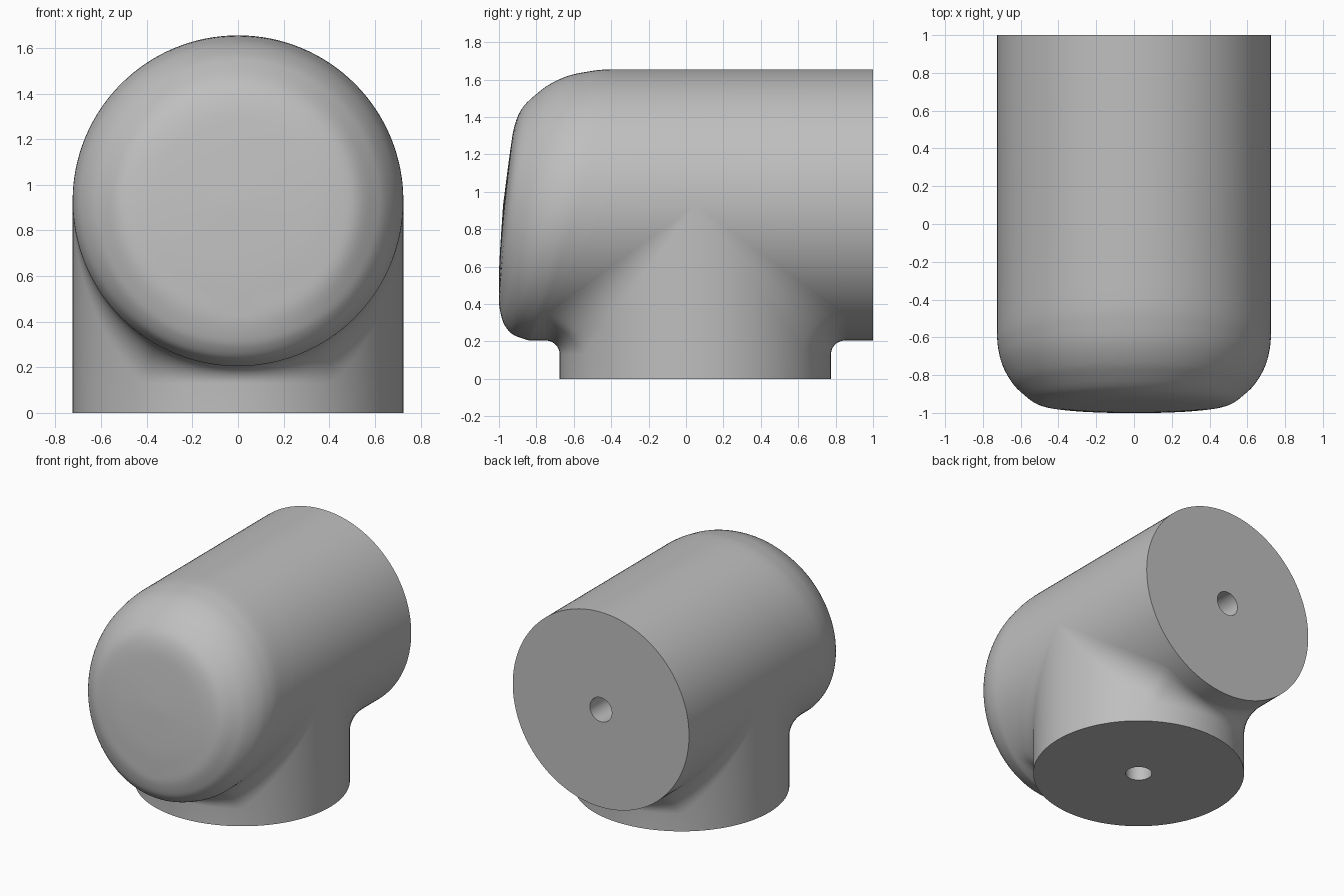
import bpy, bmesh
from math import sin, cos, pi, sqrt
from mathutils import Vector

cube = bpy.data.objects.get("Cube")
if cube:
    bpy.data.objects.remove(cube, do_unlink=True)

SEG = 128          # sides of every ring
R = 0.725          # radius of both pipes
ZC = 0.93          # height of the horizontal axis
YN = 0.05          # y of the vertical axis
BORE = 0.09        # radius of the end holes

grey = bpy.data.materials.new("plain grey")
grey.use_nodes = True
grey.diffuse_color = (0.52, 0.52, 0.52, 1)
grey.node_tree.nodes["Principled BSDF"].inputs["Base Color"].default_value = (0.52, 0.52, 0.52, 1)


def loft(name, rings):
    """Skin closed rings of equal length, then weld and shade."""
    bm = bmesh.new()
    loops = [[bm.verts.new(p) for p in ring] for ring in rings]
    for a, b in zip(loops, loops[1:]):
        for i in range(SEG):
            j = (i + 1) % SEG
            bm.faces.new((a[i], a[j], b[j], b[i]))
    bmesh.ops.remove_doubles(bm, verts=bm.verts, dist=1e-5)
    bmesh.ops.recalc_face_normals(bm, faces=bm.faces)
    mesh = bpy.data.meshes.new(name)
    bm.to_mesh(mesh)
    bm.free()
    mesh.materials.append(grey)
    obj = bpy.data.objects.new(name, mesh)
    bpy.context.collection.objects.link(obj)
    bpy.ops.object.select_all(action='DESELECT')
    obj.select_set(True)
    bpy.context.view_layer.objects.active = obj
    bpy.ops.object.shade_smooth_by_angle(angle=0.6)
    return obj


ANGLES = [2 * pi * i / SEG for i in range(SEG)]


def tilted_ring(r, bot, mid, top):
    """Ring about the horizontal axis; y runs from bot through mid to top."""
    ring = []
    for t in ANGLES:
        c = cos(t)
        y = mid + (top - bot) / 2 * c + ((top + bot) / 2 - mid) * c * c
        ring.append((r * sin(t), max(y, -1.0), ZC + r * c))
    return ring


# Horizontal pipe: blind hole, flat back end, wall up to the slanted seam
loft("main_pipe", [tilted_ring(r, *y) for r, y in (
    (0, (0.4,) * 3), (BORE, (0.4,) * 3), (BORE, (1,) * 3), (R, (1,) * 3),
    (R, (0.86,) * 3), (R, (-0.82, -0.44, -0.06)))])

# Rounded, tilted front cap: radius, then y at bottom, side and top
cap = [Vector(v) for v in (
    (R, -0.82, -0.44, -0.06), (R, -0.835, -0.60, -0.40),
    (0.712, -0.88, -0.69, -0.53), (0.69, -0.93, -0.755, -0.63),
    (0.65, -0.965, -0.825, -0.72), (0.605, -0.985, -0.875, -0.785),
    (0.525, -1.0, -0.94, -0.87), (0.43, -1.0, -0.962, -0.915),
    (0.29, -0.997, -0.972, -0.94), (0, -0.978, -0.978, -0.978))]


def smooth_rows(rows, steps=4):
    """Smooth curve through the profile rows."""
    out = []
    for i in range(len(rows) - 1):
        p0, p1 = rows[max(i - 1, 0)], rows[i]
        p2, p3 = rows[i + 1], rows[min(i + 2, len(rows) - 1)]
        for k in range(steps):
            t = k / steps
            out.append(p1 + (p2 - p0) * (t / 2)
                       + (2 * p0 - 5 * p1 + 4 * p2 - p3) * (t * t / 2)
                       + (3 * p1 - p0 - 3 * p2 + p3) * (t ** 3 / 2))
    return out + [rows[-1]]


loft("front_cap", [tilted_ring(min(v[0], R), v[1], v[2], v[3]) for v in smooth_rows(cap)])


# Neck: blind hole, flat foot, wall, and a fillet that widens towards the sides
def flat_ring(r, z):
    return [(r * sin(t), YN + r * cos(t), z) for t in ANGLES]


def fillet_ring(f):
    """Ring at fraction f across the fillet, from neck wall to main pipe."""
    ring = []
    for t in ANGLES:
        s, c = sin(t), cos(t)
        rad = min(0.80 / max(abs(c), 0.01) - R, 0.25)
        centre = Vector(((R + rad) * s, YN + (R + rad) * c, ZC - (R + rad) * abs(c)))
        to_neck = Vector((-s, -c, 0))
        to_pipe = Vector((-s, 0, abs(c)))
        d = to_neck.angle(to_pipe, 0)
        if d < 1e-3:
            way = to_neck
        else:
            way = (to_neck * sin((1 - f) * d) + to_pipe * sin(f * d)) / sin(d) if d < 3.1 else to_pipe
        ring.append(centre + way * rad)
    return ring


loft("neck", [flat_ring(0, 0.18), flat_ring(BORE, 0.18), flat_ring(BORE, 0), flat_ring(R, 0)]
     + [fillet_ring(k / 10) for k in range(11)])
